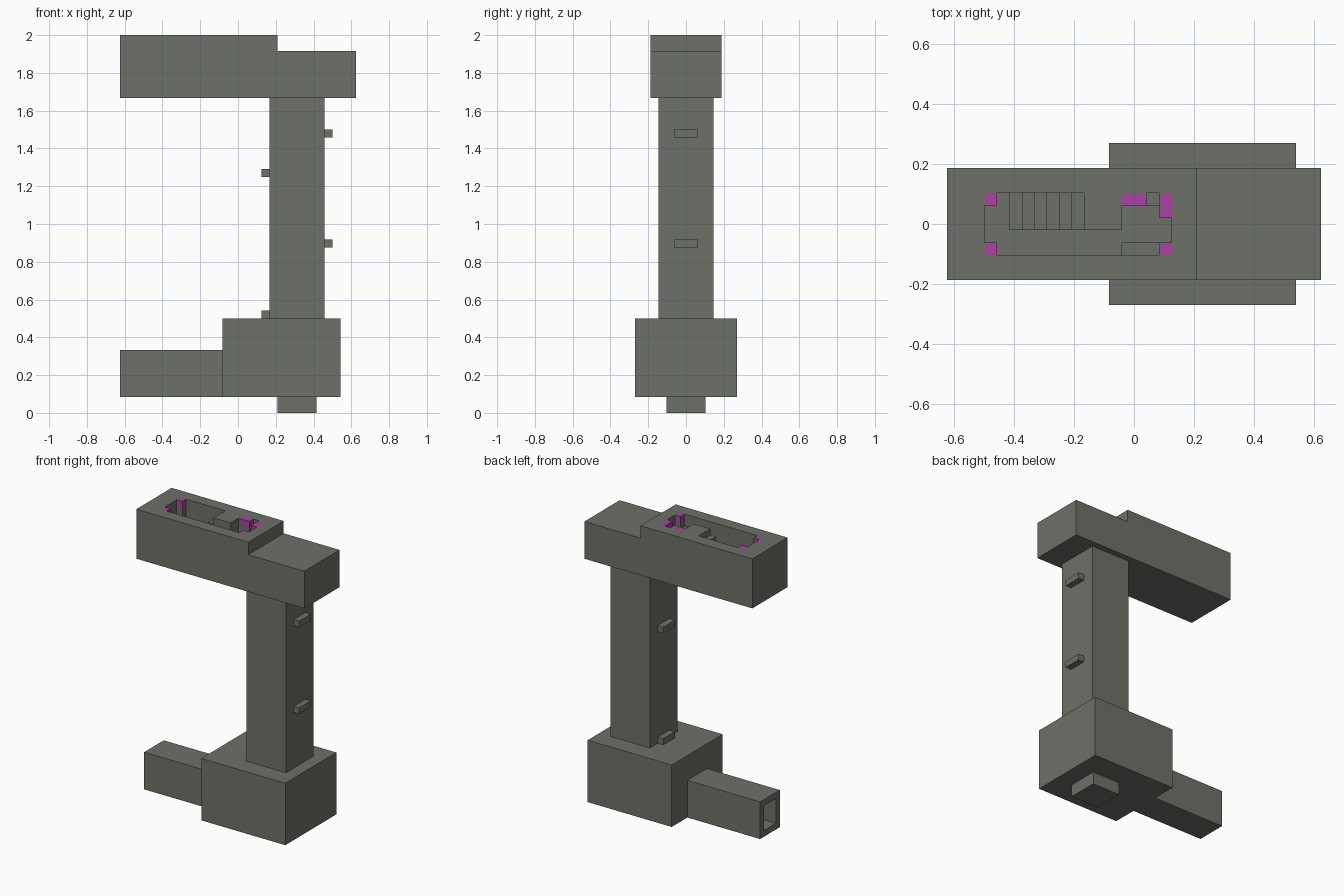
import bpy
from mathutils import Vector

if "Cube" in bpy.data.objects:
    bpy.data.objects.remove(bpy.data.objects["Cube"], do_unlink=True)

U = 2 / 48  # one building block


def material(name, color):
    m = bpy.data.materials.new(name)
    m.use_nodes = True
    m.diffuse_color = (*color, 1)
    bsdf = next(n for n in m.node_tree.nodes if n.type == "BSDF_PRINCIPLED")
    bsdf.inputs["Base Color"].default_value = (*color, 1)
    return m


stone = material("grey stone", (0.155, 0.165, 0.14))
magenta = material("magenta", (0.40, 0.055, 0.36))


def box(name, x, y, z, mat=stone):
    """Flat-faced box from block-unit ranges."""
    bpy.ops.mesh.primitive_cube_add(size=1)
    ob = bpy.context.object
    ob.name = name
    ranges = (x, y, z)
    for v in ob.data.vertices:
        v.co = Vector([U * (r[1] if c > 0 else r[0]) for c, r in zip(v.co, ranges)])
    ob.data.materials.append(mat)
    return ob


def cut(target, *spaces):
    """Carve box-shaped spaces out of a part."""
    for space in spaces:
        cutter = box("cutter", *space)
        cutter.hide_render = True
        mod = target.modifiers.new("carve", "BOOLEAN")
        mod.operation = "DIFFERENCE"
        mod.solver = "EXACT"
        mod.object = cutter
        bpy.context.view_layer.objects.active = target
        bpy.ops.object.modifier_apply(modifier=mod.name)
        bpy.data.objects.remove(cutter, do_unlink=True)


def sym(half):
    return (-half, half)


# Lower level: foot, chamber and open-ended passage
box("foot", (5, 10), sym(2.5), (0, 2))
chamber = box("lower_chamber", (-2, 13), sym(6.5), (2, 12))
cut(chamber, ((-1, 12), sym(5.5), (3, 11)), ((-3, 0), sym(1.5), (3, 7)))
passage = box("passage", (-15, -2), sym(2.5), (2, 8))
cut(passage, ((-16, -1), sym(1.5), (3, 7)))

# Tower with landings alternating between its two sides
box("tower", (4, 11), sym(3.5), (12, 40))
for i, z in enumerate((12, 21, 30, 35)):
    x = (11, 12) if i % 2 else (3, 4)
    box("landing", x, sym(1.5), (z, z + 1))

# Upper level: hall with an open roof, and a lower wing
hall = box("upper_hall", (-15, 5), sym(4.5), (40, 48))
cut(hall,
    ((-12, -4), sym(2.5), (41, 49)),
    ((-5, 0), (-2.5, -0.5), (41, 49)),
    ((-1, 3), sym(2.5), (41, 49)))
box("upper_wing", (5, 15), sym(4.5), (40, 46))

# Stairs going down from the roof
for i in range(6):
    box("stair", (-5 - i, -4 - i), (-0.5, 2.5), (41, 47 - i))

# Ledges inside the hall
box("long_ledge", (-1, 2), (-2.5, -1.5), (41, 46))
box("short_ledge", (1, 2), (1.5, 2.5), (41, 46))

# Magenta roof blocks on grey posts
for x, y in (((-12, -11), (1.5, 2.5)), ((-12, -11), (-2.5, -1.5)),
             ((2, 3), (-2.5, -1.5)), ((2, 3), (0.5, 2.5)), ((-1, 1), (1.5, 2.5))):
    box("roof_post", x, y, (41, 47))
    box("roof_block", x, y, (47, 48), magenta)
